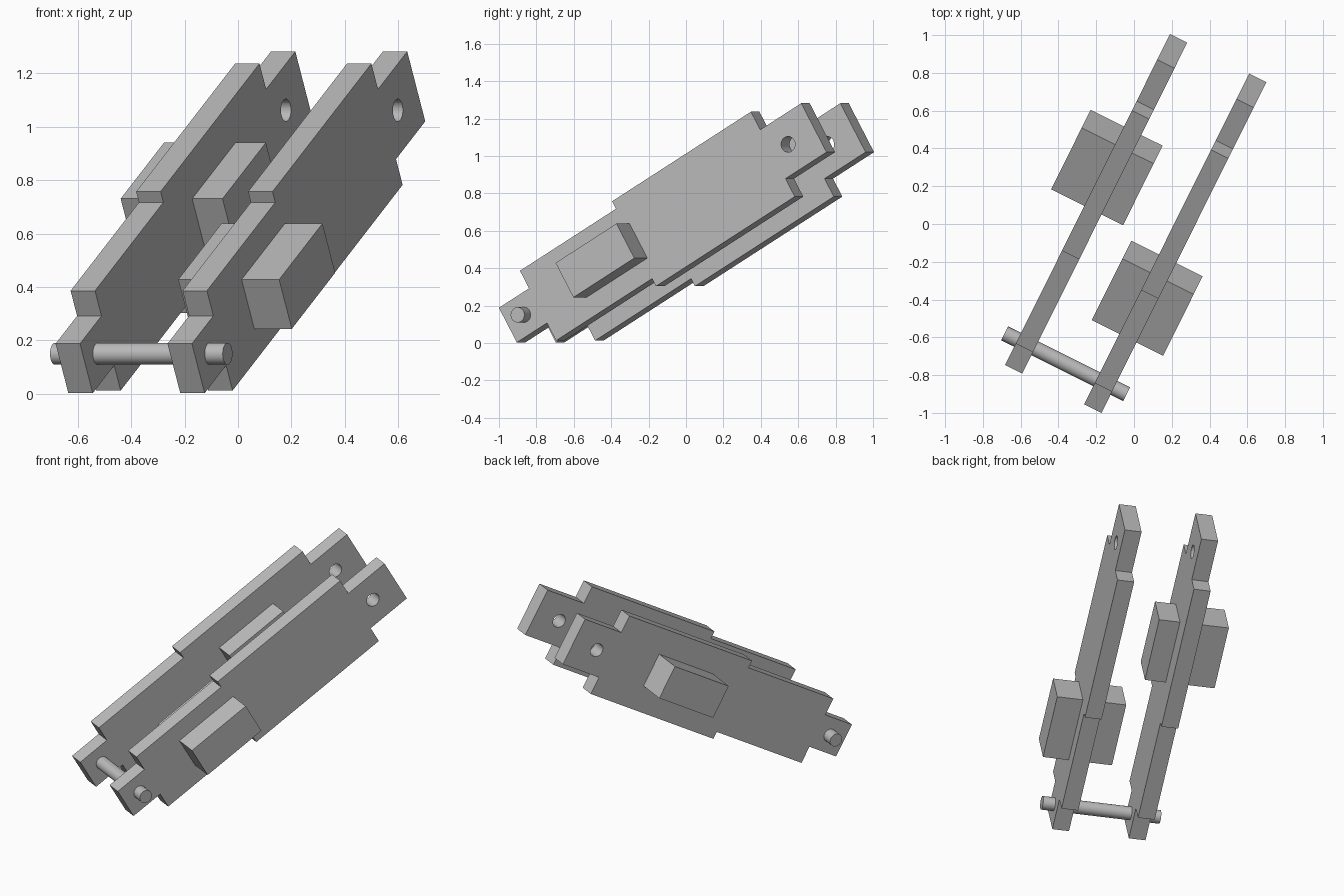
import bpy
import bmesh
from math import radians
from mathutils import Matrix, Vector

cube = bpy.data.objects.get("Cube")
if cube:
    bpy.data.objects.remove(cube, do_unlink=True)

# One grey for every part
grey = bpy.data.materials.new("plain grey")
grey.use_nodes = True
grey.diffuse_color = (0.5, 0.5, 0.5, 1)
grey.node_tree.nodes["Principled BSDF"].inputs["Base Color"].default_value = (0.5, 0.5, 0.5, 1)

# Link frame: x across the plates, y along them, z over their height
TILT = Matrix.Rotation(radians(-26.5), 4, 'Z') @ Matrix.Rotation(radians(30), 4, 'X')
MID = 0.542          # height of the centre line in the link frame
HALF_THICK = 0.051


def finish(name, bm):
    bmesh.ops.recalc_face_normals(bm, faces=bm.faces)
    mesh = bpy.data.meshes.new(name)
    bm.to_mesh(mesh)
    bm.free()
    mesh.materials.append(grey)
    obj = bpy.data.objects.new(name, mesh)
    obj.matrix_world = TILT
    bpy.context.collection.objects.link(obj)
    return obj


def rod(name, x0, x1, along, radius):
    bm = bmesh.new()
    place = Matrix.Translation(((x0 + x1) / 2, along, MID)) @ Matrix.Rotation(radians(90), 4, 'Y')
    bmesh.ops.create_cone(bm, cap_ends=True, segments=32, radius1=radius,
                          radius2=radius, depth=x1 - x0, matrix=place)
    return finish(name, bm)


def block(name, x0, x1, y0, y1, half_height):
    bm = bmesh.new()
    place = Matrix.Translation(((x0 + x1) / 2, (y0 + y1) / 2, MID)) @ Matrix.Diagonal(
        (x1 - x0, y1 - y0, 2 * half_height, 1))
    bmesh.ops.create_cube(bm, size=1, matrix=place)
    return finish(name, bm)


def smooth(obj):
    bpy.ops.object.select_all(action='DESELECT')
    obj.select_set(True)
    bpy.context.view_layer.objects.active = obj
    bpy.ops.object.shade_smooth_by_angle(angle=radians(30))


# Stepped plate outline: start, end and half height of each section
SECTIONS = [(-0.748, -0.54, 0.107), (-0.54, 0.122, 0.2155),
            (0.122, 1.08, 0.262), (1.08, 1.363, 0.151)]


def plate(name, x):
    upper = [(y, h) for y0, y1, h in SECTIONS for y in (y0, y1)]
    outline = upper + [(y, -h) for y, h in reversed(upper)]
    bm = bmesh.new()
    face = bm.faces.new([bm.verts.new((x - HALF_THICK, y, MID + z)) for y, z in outline])
    side = bmesh.ops.extrude_face_region(bm, geom=[face])
    moved = [g for g in side["geom"] if isinstance(g, bmesh.types.BMVert)]
    bmesh.ops.translate(bm, verts=moved, vec=Vector((2 * HALF_THICK, 0, 0)))
    obj = finish(name, bm)

    # Pin hole at the raised end
    cutter = rod(name + "_hole_cutter", x - 0.1, x + 0.1, 1.185, 0.042)
    cutter.hide_render = True
    cut = obj.modifiers.new("pin hole", 'BOOLEAN')
    cut.operation = 'DIFFERENCE'
    cut.solver = 'EXACT'
    cut.object = cutter
    smooth(obj)
    bpy.ops.object.modifier_apply(modifier=cut.name)
    bpy.data.objects.remove(cutter, do_unlink=True)
    smooth(obj)


# Two link plates, each with a block passing through it
plate("right_link_plate", -0.227)
plate("left_link_plate", 0.241)
block("right_plate_block", -0.475, -0.049, 0.338, 0.758, 0.1065)
block("left_plate_block", 0.027, 0.449, -0.267, 0.153, 0.1065)

# Pin joining the lower ends
smooth(rod("cross_pin", -0.355, 0.367, -0.638, 0.041))
